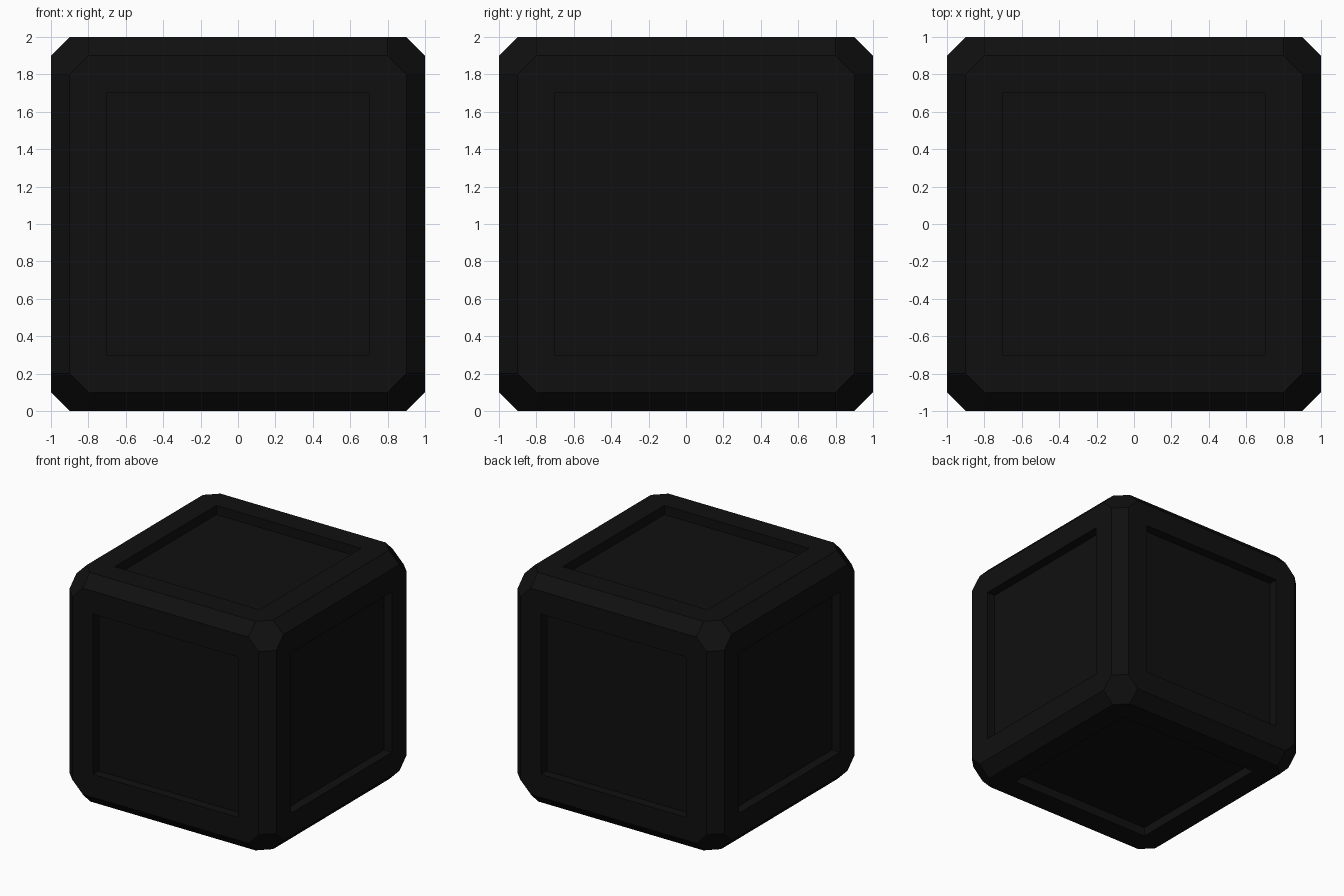
import bpy, bmesh
from itertools import permutations, product
from mathutils import Vector

if "Cube" in bpy.data.objects:
    bpy.data.objects.remove(bpy.data.objects["Cube"])

EDGE, CORNER, PANEL, DEPTH = 0.9, 0.8, 0.7, 0.08

# Cube with bevelled edges and hexagonal cut corners
bm = bmesh.new()
for p in permutations((1.0, EDGE, CORNER)):
    for s in product((-1, 1), repeat=3):
        bm.verts.new([a * b for a, b in zip(p, s)])
bmesh.ops.convex_hull(bm, input=bm.verts[:])
bmesh.ops.dissolve_limit(bm, angle_limit=0.02, verts=bm.verts[:], edges=bm.edges[:])
bmesh.ops.recalc_face_normals(bm, faces=bm.faces[:])

# Square panel outline inside each of the six octagonal sides
sides = [f for f in bm.faces if len(f.verts) == 8]
bmesh.ops.inset_individual(bm, faces=sides, thickness=0.05)
for f in sides:
    for v in f.verts:
        v.co = Vector([(1 if c > 0 else -1) * (1.0 if abs(c) > 0.97 else PANEL) for c in v.co])
bmesh.ops.remove_doubles(bm, verts=bm.verts[:], dist=0.001)

# Sink the panels
panels = [f for f in bm.faces
          if all(sorted(round(abs(c), 2) for c in v.co) == [PANEL, PANEL, 1.0] for v in f.verts)]
bmesh.ops.inset_individual(bm, faces=panels, thickness=0.0, depth=-DEPTH)
bmesh.ops.translate(bm, verts=bm.verts[:], vec=(0, 0, 1))

mesh = bpy.data.meshes.new("panelled_cube")
bm.to_mesh(mesh)
bm.free()
cube = bpy.data.objects.new("panelled_cube", mesh)
bpy.context.collection.objects.link(cube)

# Near-black colour
mat = bpy.data.materials.new("near_black")
mat.diffuse_color = (0.005, 0.005, 0.005, 1)
mat.use_nodes = True
mat.node_tree.nodes["Principled BSDF"].inputs["Base Color"].default_value = mat.diffuse_color
mesh.materials.append(mat)
